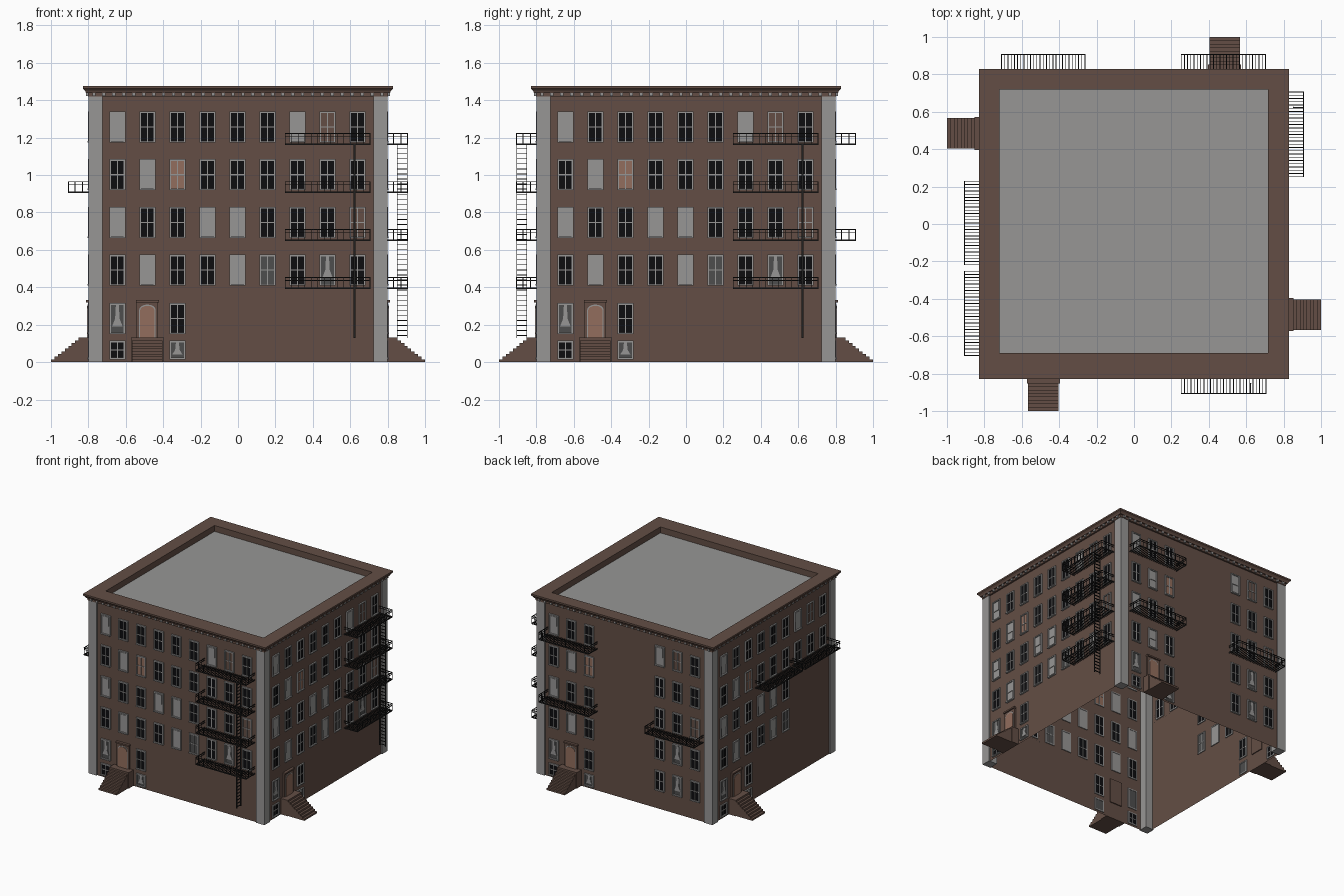
import bpy, bmesh, math
from mathutils import Matrix, Vector

if "Cube" in bpy.data.objects:
    bpy.data.objects.remove(bpy.data.objects["Cube"])


def material(name, rgb):
    m = bpy.data.materials.new(name)
    m.diffuse_color = (*rgb, 1)
    m.use_nodes = True
    m.node_tree.nodes["Principled BSDF"].inputs["Base Color"].default_value = m.diffuse_color
    return m


BROWN = material("brownstone", (0.125, 0.076, 0.059))
GREY = material("grey_stone", (0.31, 0.305, 0.30))
BLACK = material("black_glass", (0.004, 0.004, 0.005))
SMOKE = material("smoky_glass", (0.075, 0.075, 0.075))
TAN = material("tan_wood", (0.29, 0.155, 0.11))
IRON = material("dark_iron", (0.015, 0.015, 0.015))
WALL = 0.79


class Part:
    """Collects pieces in side coordinates: u along wall, o outward, z up."""

    def __init__(self, name, mat):
        self.name, self.mat, self.bm = name, mat, bmesh.new()
        self.side = 0

    def place(self, u, o, z):
        return Matrix.Rotation(self.side * math.pi / 2, 3, 'Z') @ Vector((u, -o, z))

    def box(self, u0, u1, o0, o1, z0, z1):
        self.prism([(u0, z0), (u1, z0), (u1, z1), (u0, z1)], o0, o1)

    def prism(self, pts, o0, o1):
        back = [self.bm.verts.new(self.place(u, o0, z)) for u, z in pts]
        front = [self.bm.verts.new(self.place(u, o1, z)) for u, z in pts]
        self.bm.faces.new(front)
        self.bm.faces.new(back[::-1])
        for i in range(len(pts)):
            j = (i + 1) % len(pts)
            self.bm.faces.new((back[i], back[j], front[j], front[i]))

    def rings(self, loops, cap=False):
        """Skin rectangles (x0, x1, y0, y1, z) one to the next."""
        vs = [[self.bm.verts.new(p) for p in
               ((a, c, z), (b, c, z), (b, d, z), (a, d, z))] for a, b, c, d, z in loops]
        for r, s in zip(vs, vs[1:]):
            for i in range(4):
                j = (i + 1) % 4
                self.bm.faces.new((r[i], r[j], s[j], s[i]))
        if cap:
            self.bm.faces.new(vs[-1])

    def finish(self):
        me = bpy.data.meshes.new(self.name)
        self.bm.to_mesh(me)
        self.bm.free()
        me.materials.append(self.mat)
        bpy.context.collection.objects.link(bpy.data.objects.new(self.name, me))


def part(name, mat):
    parts.append(Part(name, mat))
    return parts[-1]


parts = []
walls = part("walls", BROWN)
cornice = part("cornice", BROWN)
roof = part("roof", GREY)
pillars = part("corner_pillars", GREY)
dentils = part("cornice_dentils", GREY)
stairs = part("entrance_stairs", BROWN)
surround = part("door_surround", BROWN)
door_trim = part("door_trim", GREY)
doors = part("doors", TAN)
frames = part("window_frames", GREY)
shades = part("window_shades", GREY)
panes = {'A': part("dark_panes", BLACK), 'B': part("shaded_panes", GREY),
         'C': part("tan_panes", TAN), 'W': part("brown_panes", BROWN),
         'D': part("smoky_panes", SMOKE)}
panes['E'] = panes['D']
escapes = part("fire_escapes", IRON)
ladders = part("ladders", IRON)

# Open-bottomed walls, stepped cornice and sunken roof


def square(h, z):
    return (-h, h, -h, h, z)


walls.rings([square(WALL, 0), square(WALL, 1.44)])
cornice.rings([square(WALL, 1.42), square(0.803, 1.42), square(0.803, 1.44),
               square(0.813, 1.44), square(0.818, 1.452), square(0.829, 1.462),
               square(0.829, 1.475), (-0.718, 0.716, -0.69, 0.72, 1.475),
               (-0.718, 0.716, -0.69, 0.72, 1.425)])
roof.rings([(-0.718, 0.716, -0.69, 0.72, 1.424), (-0.718, 0.716, -0.69, 0.72, 1.426)], cap=True)


def window(u, z0, z1, kind):
    w, t = 0.043, 0.009
    o0, o1 = 0.783, 0.801
    for s in (-1, 1):
        a, b = sorted((u + s * w, u + s * (w - t)))
        frames.box(a, b, o0, o1, z0, z1)
    frames.box(u - w, u + w, o0, o1 + 0.004, z0, z0 + t)
    frames.box(u - w, u + w, o0, o1, z1 - t, z1)
    panes[kind].box(u - w + t, u + w - t, 0.786, 0.793, z0 + t, z1 - t)
    mid, h = (z0 + z1) / 2, z1 - z0
    if kind == 'B':      # pulled-down shade, with the upper sash standing out
        shades.box(u - 0.029, u + 0.029, 0.793, 0.798, mid - 0.005, z1 - 0.013)
    elif kind == 'E':    # gathered curtain
        shades.prism([(u - 0.028, z0 + 0.25 * h), (u + 0.028, z0 + 0.25 * h),
                      (u + 0.012, z0 + 0.5 * h), (u + 0.008, z1 - 0.01),
                      (u - 0.008, z1 - 0.01), (u - 0.012, z0 + 0.5 * h)], 0.793, 0.796)
    else:                # glazing bars
        frames.box(u - 0.003, u + 0.003, 0.784, 0.797, z0, z1)
        frames.box(u - w, u + w, 0.784, 0.797, mid - 0.003, mid + 0.003)


def arch(u, half, z0, spring, rise):
    return [(u - half, z0), (u + half, z0)] + [
        (u + half * math.cos(a), spring + rise * math.sin(a))
        for a in (math.pi * i / 8 for i in range(9))]


def fire_escape(u0, u1, z):
    o0, o1, t = WALL, 0.908, 0.004
    top = z + 0.064
    n = round((u1 - u0) / 0.0175)
    for i in range(n + 1):           # floor slats
        u = u0 + (u1 - u0 - t) * i / n
        escapes.box(u, u + t, o0, o1, z + 0.003, z + 0.008)
        if i % 2 == 0:               # balusters
            escapes.box(u, u + 0.003, o1 - t, o1, z, top)
    for zz, h in ((z, 0.009), (z + 0.045, 0.003), (top - 0.005, 0.005)):   # rails
        escapes.box(u0, u1, o1 - t, o1, zz, zz + h)
        for u in (u0, u1 - t):
            escapes.box(u, u + t, o0, o1, zz, zz + h)
    for u in (u0, u1 - t):           # end posts
        for o in (0.83, 0.87):
            escapes.box(u, u + t, o, o + 0.003, z, top)


def ladder(u):
    for o in (0.85, 0.903):
        ladders.box(u - 0.005, u + 0.005, o, o + 0.004, 0.13, 1.17)
    for i in range(38):
        z = 0.14 + i * 0.027
        ladders.box(u - 0.004, u + 0.004, 0.85, 0.907, z, z + 0.004)


COLS = [-0.645 + 0.1605 * i for i in range(9)]
ROWS = {1.257: "BAAAAABWA", 1.002: "ABCAAAAAA", 0.747: "BAABBAAAW", 0.492: "ABAABDAEA"}
ESCAPES = {0: [(0.25, 0.708, z) for z in (0.39, 0.647, 0.903, 1.16)],
           2: [(-0.705, -0.25, 1.16), (-0.705, -0.25, 0.647), (0.26, 0.71, 0.647)],
           3: [(0.25, 0.705, 0.903), (-0.23, 0.22, 0.903)]}
ESCAPES[1] = ESCAPES[0]

for side in range(4):      # 0 front, 1 right, 2 back, 3 left
    for p in parts:
        p.side = side
    pillars.box(-0.80, -0.725, 0.725, 0.80, 0, 1.43)
    for i in range(30):
        u = -0.77 + i * 0.0531
        dentils.box(u - 0.009, u + 0.009, 0.80, 0.812, 1.424, 1.44)

    # Windows: some bays are blank on the back and left
    for z, kinds in ROWS.items():
        for c, kind in enumerate(kinds):
            if side == 2 and c in (3, 4, 5):
                continue
            if side == 3 and c > 5 and z < 0.9:
                continue
            window(COLS[c], z - 0.083, z + 0.083, kind)
    ground = {0: 'E', 2: 'A'}
    if side == 2:
        ground.update({6: 'A', 7: 'E', 8: 'A'})
    for c, kind in ground.items():
        window(COLS[c], 0.15, 0.315, kind)
    window(COLS[0], 0.015, 0.115, 'A')
    window(COLS[2], 0.015, 0.115, 'E')

    # Arched door and its surround
    d = COLS[1]
    surround.box(d - 0.057, d + 0.057, 0.782, 0.802, 0.13, 0.33)
    surround.box(d - 0.061, d + 0.061, 0.79, 0.812, 0.32, 0.332)
    door_trim.prism(arch(d, 0.044, 0.13, 0.28, 0.028), 0.80, 0.804)
    doors.prism(arch(d, 0.039, 0.13, 0.275, 0.026), 0.80, 0.807)

    # Solid stairs with a landing
    stairs.box(d - 0.088, d + 0.088, WALL, 0.853, 0, 0.131)
    for i in range(8):
        stairs.box(d - 0.082, d + 0.082, WALL, 1.0 - i * 0.0185, 0, 0.0145 * (i + 1))

    for e in ESCAPES[side]:
        fire_escape(*e)
    if side < 2:
        ladder(0.622)

for p in parts:
    p.finish()
